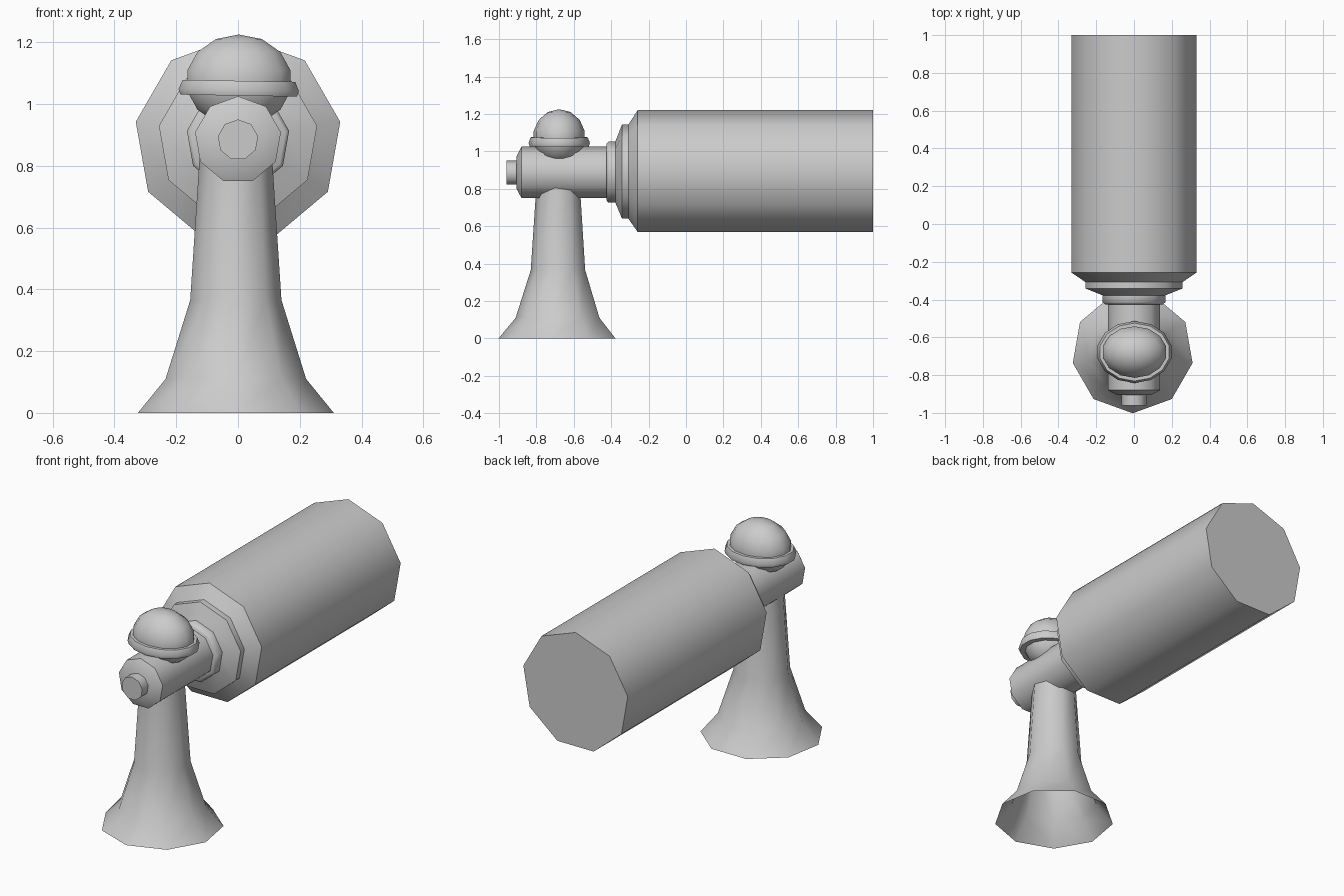
import bpy
import bmesh
from math import radians, pi
from mathutils import Matrix, Vector

default = bpy.data.objects.get("Cube")
if default:
    bpy.data.objects.remove(default)

grey = bpy.data.materials.new("plain grey")
grey.use_nodes = True
GREY = (0.6, 0.6, 0.6, 1)
grey.diffuse_color = GREY
grey.node_tree.nodes["Principled BSDF"].inputs["Base Color"].default_value = GREY


def finish(name, bm, matrix, angle=50):
    """Turn a bmesh into a smooth-shaded object that keeps its sharp edges."""
    bm.transform(matrix)
    bmesh.ops.recalc_face_normals(bm, faces=bm.faces)
    mesh = bpy.data.meshes.new(name)
    bm.to_mesh(mesh)
    bm.free()
    obj = bpy.data.objects.new(name, mesh)
    bpy.context.collection.objects.link(obj)
    mesh.materials.append(grey)
    bpy.ops.object.select_all(action='DESELECT')
    obj.select_set(True)
    bpy.context.view_layer.objects.active = obj
    bpy.ops.object.shade_smooth_by_angle(angle=radians(angle))
    return obj


def lathe(name, profile, sides, matrix, caps=True, closed=False):
    """Spin (radius, height) points around z; the first corner lies on -y."""
    bm = bmesh.new()
    rings = []
    for radius, height in profile:
        rings.append([bm.verts.new(Matrix.Rotation(2 * pi * i / sides, 3, 'Z')
                                   @ Vector((0, -radius, height)))
                      for i in range(sides)])
    pairs = list(zip(rings, rings[1:]))
    if closed:
        pairs.append((rings[-1], rings[0]))
    for low, high in pairs:
        for i in range(sides):
            j = (i + 1) % sides
            bm.faces.new((low[i], low[j], high[j], high[i]))
    if caps:
        bm.faces.new(rings[0][::-1])
        bm.faces.new(rings[-1])
    return finish(name, bm, matrix)


# Flared stand, open underneath
lathe("stand", [(0.322, 0), (0.231, 0.11), (0.15, 0.365), (0.119, 0.83)],
      9, Matrix.Translation((-0.007, -0.68, 0)), caps=False)

# Horizontal parts: lathe axis laid along +y, one corner pointing up
along_y = Matrix.Translation((0, 0, 0.884)) @ Matrix.Rotation(radians(-90), 4, 'X')
lathe("front_knob", [(0.066, -0.96), (0.066, -0.89)], 9, along_y)
lathe("neck", [(0.092, -0.905), (0.141, -0.88), (0.141, -0.4)], 9, along_y)
lathe("collar", [(0.156, -0.425), (0.168, -0.415), (0.168, -0.378),
                 (0.26, -0.342), (0.26, -0.308), (0.336, -0.258), (0.336, 1.0)],
      9, along_y).name = "collar_and_barrel"

# Oval dome on top of the neck
dome_at = Matrix.Translation((0.003, -0.678, 1.075))
bm = bmesh.new()
bmesh.ops.create_uvsphere(bm, u_segments=14, v_segments=7, radius=1)
finish("dome", bm, dome_at @ Matrix.Diagonal((0.176, 0.14, 0.15, 1)))

# Oval rim around the dome, tipped very slightly sideways
tilt = Matrix.Rotation(radians(1), 4, 'Y')
lathe("dome_rim", [(0.16, 0), (0.187, 0), (0.2, -0.03), (0.193, -0.048), (0.163, -0.048)],
      14, dome_at @ tilt @ Matrix.Diagonal((1, 0.82, 1, 1)), caps=False, closed=True)
